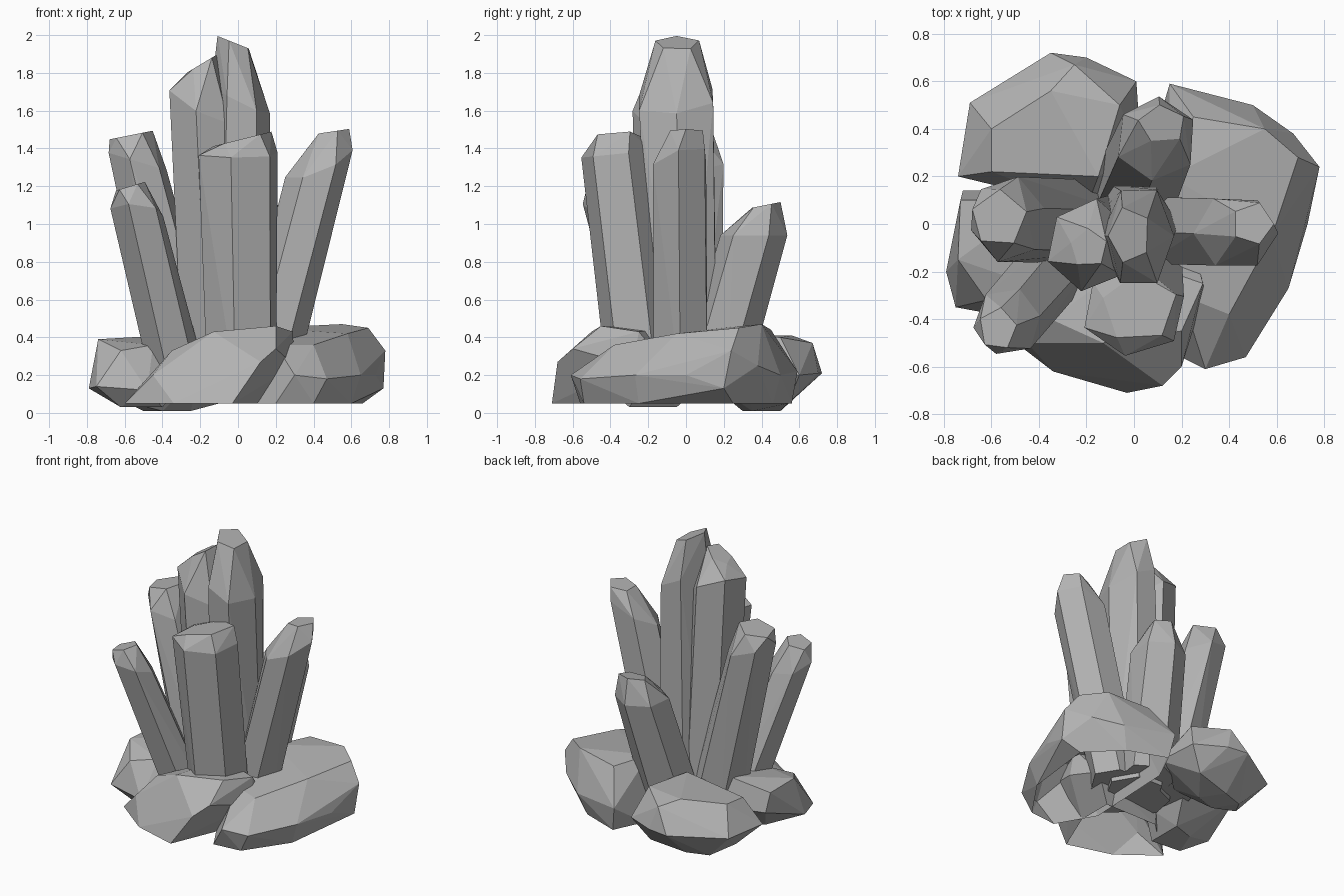
import bpy
import bmesh
import math
import random
from mathutils import Vector

random.seed(4)

default_cube = bpy.data.objects.get("Cube")
if default_cube:
    bpy.data.objects.remove(default_cube, do_unlink=True)

# One plain stone colour for everything
stone = bpy.data.materials.new("stone_grey")
stone.use_nodes = True
stone.diffuse_color = (0.45, 0.45, 0.45, 1)
stone.node_tree.nodes["Principled BSDF"].inputs["Base Color"].default_value = stone.diffuse_color


def faceted_object(name, points, open_below=False):
    """Wrap the points in a flat-faced convex shell, optionally without its floor."""
    bm = bmesh.new()
    for point in points:
        bm.verts.new(point)
    hull = bmesh.ops.convex_hull(bm, input=bm.verts[:])
    leftovers = {v for key in ("geom_interior", "geom_unused")
                 for v in hull[key] if isinstance(v, bmesh.types.BMVert)}
    bmesh.ops.delete(bm, geom=list(leftovers), context="VERTS")
    bmesh.ops.dissolve_limit(bm, angle_limit=math.radians(4),
                             verts=bm.verts[:], edges=bm.edges[:])
    bmesh.ops.recalc_face_normals(bm, faces=bm.faces[:])
    if open_below:
        floor = [f for f in bm.faces if f.normal.z < -0.99]
        bmesh.ops.delete(bm, geom=floor, context="FACES")
    mesh = bpy.data.meshes.new(name)
    bm.to_mesh(mesh)
    bm.free()
    mesh.materials.append(stone)
    obj = bpy.data.objects.new(name, mesh)
    bpy.context.collection.objects.link(obj)


def ring(centre, radii, sides, spin=0.0, slope=(0, 0)):
    """Slightly uneven polygon on a plane tilted by the x and y slopes."""
    points = []
    for i in range(sides):
        angle = math.radians(spin) + math.tau * i / sides
        reach = random.uniform(0.97, 1.06)
        dx = radii[0] * math.cos(angle) * reach
        dy = radii[1] * math.sin(angle) * reach
        rise = slope[0] * dx + slope[1] * dy
        points.append(Vector(centre) + Vector((dx, dy, rise)))
    return points


def crystal(name, base, base_radius, shoulder, shoulder_radii, tip, tip_radii,
            spin=0, shoulder_slope=(0, 0), tip_slope=(0, 0), sides=6):
    """Leaning prism, narrow at the root, with a chamfered blunt tip."""
    points = ring(base, (base_radius, base_radius), sides, spin)
    points += ring(shoulder, shoulder_radii, sides, spin, shoulder_slope)
    points += ring(tip, tip_radii, sides - 1, spin, tip_slope)
    faceted_object(name, points)


def rock(name, foot_height, foot, rim, crown, open_below=False):
    """Boulder from a level foot outline, its widest rim and its crown."""
    points = [(x, y, foot_height) for x, y in foot]
    faceted_object(name, points + rim + crown, open_below)


# Two tall central crystals
crystal("tall_crystal", base=(0, 0, 0.12), base_radius=0.19,
        shoulder=(0.02, -0.05, 1.66), shoulder_radii=(0.15, 0.22),
        tip=(-0.02, -0.05, 1.96), tip_radii=(0.09, 0.12),
        spin=180, shoulder_slope=(-0.5, 0.1), tip_slope=(-0.4, 0))
crystal("second_tall_crystal", base=(-0.12, -0.06, 0.12), base_radius=0.18,
        shoulder=(-0.19, -0.09, 1.64), shoulder_radii=(0.18, 0.19),
        tip=(-0.19, -0.1, 1.85), tip_radii=(0.08, 0.08),
        spin=20, shoulder_slope=(-0.5, 0.3), tip_slope=(0.6, 0))

# Broad front crystal
crystal("front_crystal", base=(0.02, -0.22, 0.15), base_radius=0.19,
        shoulder=(0, -0.37, 1.37), shoulder_radii=(0.22, 0.19),
        tip=(0.02, -0.35, 1.45), tip_radii=(0.16, 0.15),
        spin=20, shoulder_slope=(0, 0.1), tip_slope=(0.25, 0))

# Leaning crystals on the sides and back
crystal("side_crystal", base=(-0.24, 0.01, 0.15), base_radius=0.18,
        shoulder=(-0.53, 0.02, 1.33), shoulder_radii=(0.16, 0.18),
        tip=(-0.57, 0.02, 1.47), tip_radii=(0.12, 0.12),
        spin=15, shoulder_slope=(-0.3, 0), tip_slope=(0.2, 0))
crystal("front_side_crystal", base=(-0.31, -0.15, 0.15), base_radius=0.15,
        shoulder=(-0.53, -0.41, 1.06), shoulder_radii=(0.14, 0.14),
        tip=(-0.57, -0.44, 1.2), tip_radii=(0.08, 0.09),
        spin=10, shoulder_slope=(-0.1, -0.3), tip_slope=(0.3, 0))
crystal("opposite_side_crystal", base=(0.13, -0.03, 0.15), base_radius=0.16,
        shoulder=(0.43, -0.04, 1.32), shoulder_radii=(0.18, 0.16),
        tip=(0.5, 0, 1.49), tip_radii=(0.09, 0.09),
        shoulder_slope=(0.4, 0.3), tip_slope=(0.15, 0))
crystal("back_crystal", base=(0, 0.13, 0.15), base_radius=0.19,
        shoulder=(0.09, 0.36, 0.94), shoulder_radii=(0.17, 0.18),
        tip=(0.12, 0.42, 1.1), tip_radii=(0.1, 0.08),
        spin=25, tip_slope=(0, 0.2))

# Ring of boulders at the foot, the two largest open underneath
rock("front_rock", 0.05,
     foot=[(-0.6, -0.42), (-0.34, -0.62), (-0.03, -0.71), (0.1, -0.4),
           (0.1, -0.15), (-0.3, -0.15)],
     rim=[(0.12, -0.68, 0.27), (0.2, -0.6, 0.34), (0.3, -0.28, 0.25),
          (0.24, -0.06, 0.2), (-0.3, -0.13, 0.2), (-0.45, -0.5, 0.2)],
     crown=[(0.2, -0.45, 0.46), (0.29, -0.25, 0.43), (-0.13, -0.5, 0.43),
            (-0.35, -0.4, 0.33), (0, -0.15, 0.44)],
     open_below=True)
rock("big_side_rock", 0.05,
     foot=[(0.18, 0.56), (0.45, 0.46), (0.66, 0.25), (0.6, -0.25),
           (0.4, -0.54), (0.2, -0.56), (0.05, -0.3), (0.08, 0.35)],
     rim=[(0.15, 0.59, 0.22), (0.5, 0.5, 0.2), (0.67, 0.38, 0.25),
          (0.78, 0.24, 0.33), (0.77, 0.2, 0.13), (0.73, 0, 0.2),
          (0.65, -0.27, 0.2), (0.47, -0.56, 0.18), (0.3, -0.61, 0.2)],
     crown=[(0.25, 0.45, 0.44), (0.55, 0.4, 0.47), (0.69, 0.28, 0.45),
            (0.58, -0.05, 0.42), (0.4, -0.38, 0.36), (0.2, -0.3, 0.36),
            (0.15, 0.2, 0.45)],
     open_below=True)
rock("back_rock", 0.01,
     foot=[(-0.5, 0.45), (-0.35, 0.5), (-0.25, 0.35), (-0.4, 0.3)],
     rim=[(-0.69, 0.51, 0.2), (-0.35, 0.72, 0.21), (-0.2, 0.7, 0.21),
          (0.01, 0.6, 0.2), (0.03, 0.3, 0.2), (-0.2, 0.07, 0.2),
          (-0.74, 0.2, 0.2), (-0.1, 0.54, 0.05), (-0.6, 0.3, 0.06)],
     crown=[(-0.25, 0.67, 0.37), (-0.6, 0.4, 0.38), (-0.35, 0.56, 0.41),
            (-0.06, 0.5, 0.4), (-0.15, 0.2, 0.41), (-0.6, 0.22, 0.36)])
rock("small_side_rock", 0.03,
     foot=[(-0.62, -0.28), (-0.4, -0.3), (-0.4, -0.05), (-0.55, -0.1)],
     rim=[(-0.72, 0.14, 0.25), (-0.79, -0.2, 0.13), (-0.75, -0.35, 0.14),
          (-0.48, -0.4, 0.12), (-0.25, -0.2, 0.2), (-0.3, 0.15, 0.2)],
     crown=[(-0.73, 0.1, 0.38), (-0.74, -0.15, 0.39), (-0.62, -0.32, 0.33),
            (-0.45, -0.25, 0.36), (-0.4, 0.1, 0.41)])
